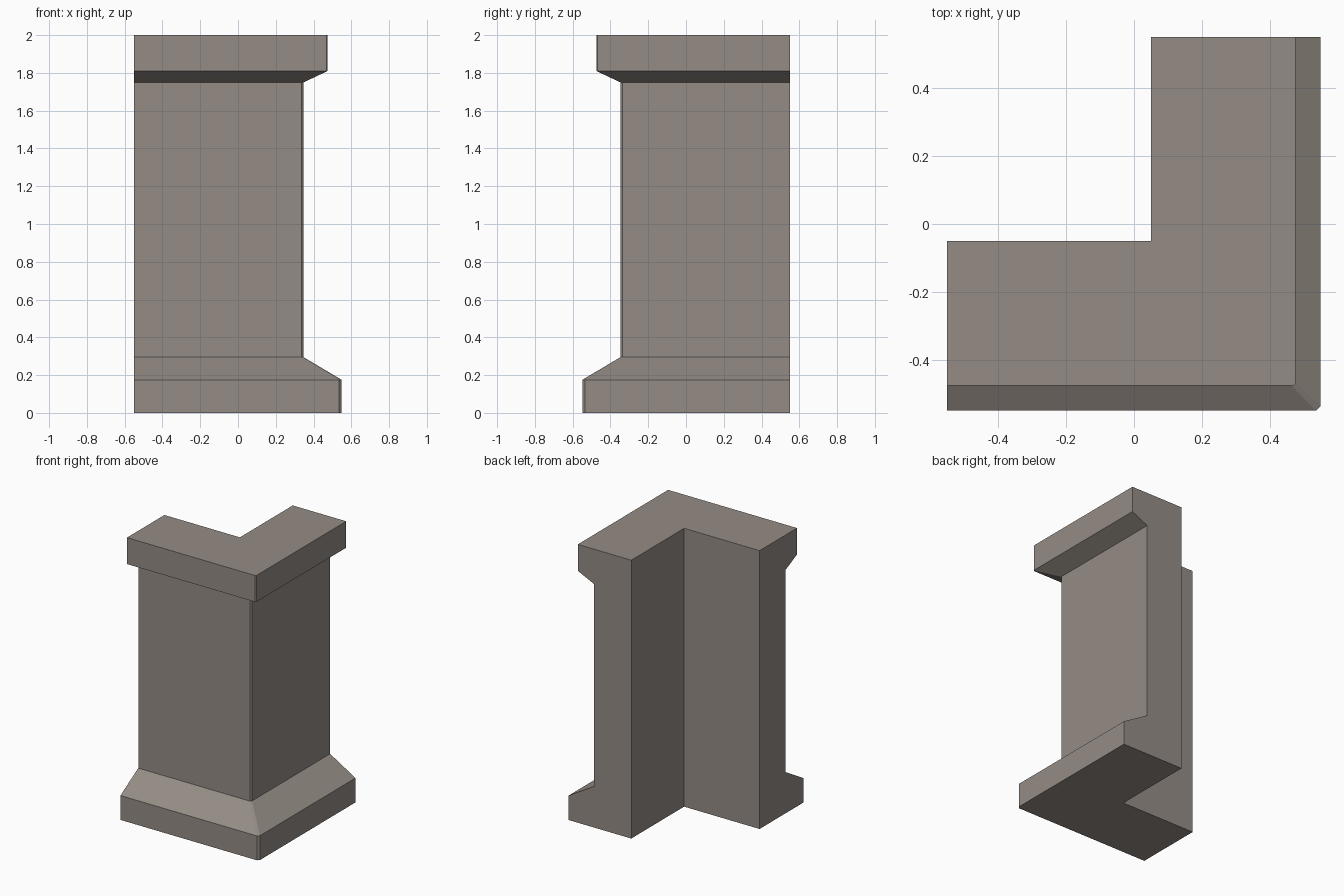
import bpy, bmesh

if "Cube" in bpy.data.objects:
    bpy.data.objects.remove(bpy.data.objects["Cube"])

# One stone colour
stone = bpy.data.materials.new("warm grey stone")
stone.diffuse_color = (0.30, 0.265, 0.235, 1)
stone.use_nodes = True
stone.node_tree.nodes["Principled BSDF"].inputs["Base Color"].default_value = stone.diffuse_color

END, INNER = 0.55, 0.05

# Outer profile: (height, outward reach, corner chamfer)
PROFILE = [(0.0, 0.549, 0.014), (0.175, 0.549, 0.014),   # plinth
           (0.295, 0.347, 0.010), (1.75, 0.347, 0.010),  # shaft
           (1.81, 0.475, 0.007), (2.0, 0.475, 0.007)]    # cap


def corner_outline(z, r, c):
    """L-shaped section with a small chamfer on the outer corner."""
    return [(-END, -r, z), (r - c, -r, z), (r, -r + c, z), (r, END, z),
            (INNER, END, z), (INNER, -INNER, z), (-END, -INNER, z)]


# Loft the L section up the profile
bm = bmesh.new()
rings = [[bm.verts.new(p) for p in corner_outline(*row)] for row in PROFILE]
n = len(rings[0])
for low, high in zip(rings, rings[1:]):
    for i in range(n):
        j = (i + 1) % n
        bm.faces.new((low[i], low[j], high[j], high[i]))
bm.faces.new(rings[0][::-1])
bm.faces.new(rings[-1])

# Merge the flat end and inner walls into single faces
bmesh.ops.dissolve_limit(bm, angle_limit=0.005, verts=bm.verts, edges=bm.edges)
bmesh.ops.recalc_face_normals(bm, faces=bm.faces)

mesh = bpy.data.meshes.new("corner_wall")
bm.to_mesh(mesh)
bm.free()
mesh.materials.append(stone)
wall = bpy.data.objects.new("corner_wall", mesh)
bpy.context.collection.objects.link(wall)
